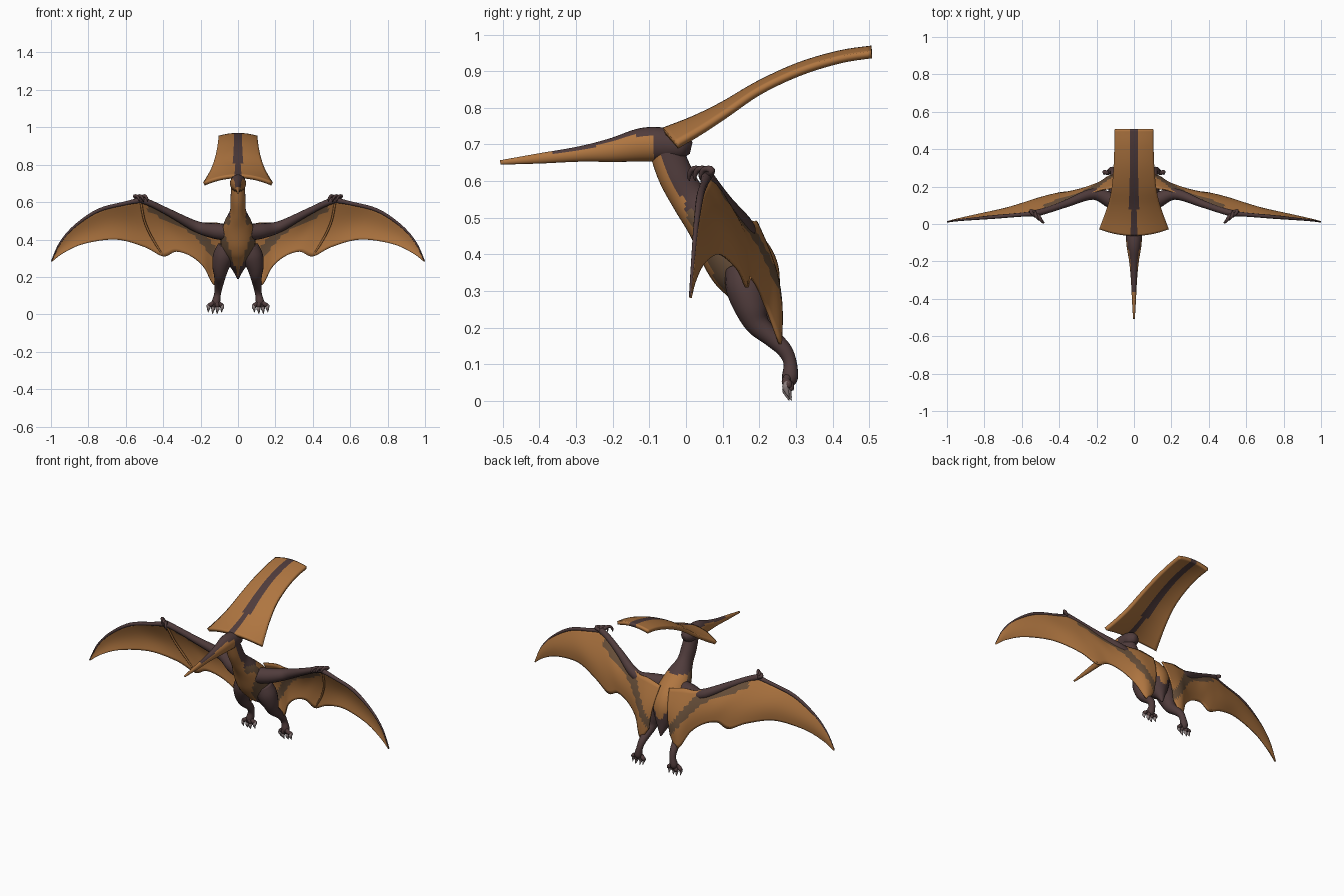
import bpy
import bmesh
import math
from mathutils import Vector

cube = bpy.data.objects.get("Cube")
if cube:
    bpy.data.objects.remove(cube)


def material(name, r, g, b):
    mat = bpy.data.materials.new(name)
    mat.use_nodes = True
    mat.diffuse_color = (r, g, b, 1)
    mat.node_tree.nodes["Principled BSDF"].inputs["Base Color"].default_value = (r, g, b, 1)
    return mat


MATERIALS = [
    material("tan_orange", .43, .18, .052),
    material("dark_umber", .08, .045, .045),
    material("mid_brown", .15, .085, .045),
    material("claw_grey", .27, .22, .22),
]
TAN, DARK, BROWN, GREY = range(4)
X_AXIS, Y_AXIS, Z_AXIS = Vector((1, 0, 0)), Vector((0, 1, 0)), Vector((0, 0, 1))


def spline(points, steps):
    """Resample tuples of any length along a smooth curve."""
    result = []
    last = len(points) - 1
    for i in range(last):
        p0, p1 = points[max(i - 1, 0)], points[i]
        p2, p3 = points[i + 1], points[min(i + 2, last)]
        for s in range(steps):
            t = s / steps
            result.append(tuple(
                b + t * ((c - a) / 2 + t * ((2 * a - 5 * b + 4 * c - d) / 2
                         + t * (3 * b - a - 3 * c + d) / 2))
                for a, b, c, d in zip(p0, p1, p2, p3)))
    result.append(tuple(points[last]))
    return result


def finish(name, bm, rule, mirror=False, thickness=0):
    bmesh.ops.recalc_face_normals(bm, faces=bm.faces[:])
    bm.normal_update()
    for face in bm.faces:
        face.smooth = True
        if callable(rule):
            face.material_index = rule(face.calc_center_median(), face.normal)
        else:
            face.material_index = rule
    mesh = bpy.data.meshes.new(name)
    bm.to_mesh(mesh)
    bm.free()
    for mat in MATERIALS:
        mesh.materials.append(mat)
    obj = bpy.data.objects.new(name, mesh)
    bpy.context.collection.objects.link(obj)
    if thickness:
        solid = obj.modifiers.new("thickness", 'SOLIDIFY')
        solid.thickness = thickness
        solid.offset = 0
    if mirror:
        obj.modifiers.new("mirror", 'MIRROR').use_mirror_merge = False
    return obj


def loft(name, points, rule, ref=X_AXIS, sides=16, steps=5, mirror=False):
    """Sweep ellipses along a path of (x, y, z, side radius, other radius)."""
    path = spline([p if len(p) > 4 else (*p, p[-1]) for p in points], steps)
    bm = bmesh.new()
    rings = []
    for i, p in enumerate(path):
        before, after = path[max(i - 1, 0)], path[min(i + 1, len(path) - 1)]
        tangent = (Vector(after[:3]) - Vector(before[:3])).normalized()
        side = (ref - tangent * ref.dot(tangent)).normalized()
        up = tangent.cross(side)
        ring = []
        for k in range(sides):
            angle = math.tau * k / sides
            offset = side * p[3] * math.cos(angle) + up * p[4] * math.sin(angle)
            ring.append(bm.verts.new(Vector(p[:3]) + offset))
        rings.append(ring)
    for a, b in zip(rings, rings[1:]):
        for k in range(sides):
            n = (k + 1) % sides
            bm.faces.new((a[k], a[n], b[n], b[k]))
    bm.faces.new(rings[0])
    bm.faces.new(rings[-1])
    return finish(name, bm, rule, mirror)


def sheet(name, rows, rule, mirror=False, thickness=.01):
    """Skin a grid of points into a thin plate."""
    bm = bmesh.new()
    grid = [[bm.verts.new(p) for p in row] for row in rows]
    for a, b in zip(grid, grid[1:]):
        for k in range(len(a) - 1):
            bm.faces.new((a[k], a[k + 1], b[k + 1], b[k]))
    return finish(name, bm, rule, mirror, thickness)


# Neck, torso and tail, with a pale throat, belly and back
def body_colour(c, n):
    if n.y < -.25 and abs(c.x) < (.042 if c.z > .48 else .3 * (c.z - .2)):
        return TAN
    if c.z > .52:
        return DARK
    if n.y > .2 and c.z > .3 and abs(c.x) < .02 + .4 * (c.z - .3):
        return TAN
    return BROWN if n.y < .1 and c.z > .28 else DARK


loft("body", [
    (0, -.06, .70, .036, .045), (0, -.03, .62, .04, .048),
    (0, .01, .55, .044, .05), (0, .065, .485, .075, .065),
    (0, .125, .41, .092, .088), (0, .168, .35, .088, .088),
    (0, .2, .285, .06, .062), (0, .225, .235, .028, .028),
    (0, .24, .19, .004, .004)], body_colour, sides=32, steps=8)


# Skull and long beak, dark over the crown
def head_colour(c, n):
    if c.y > -.085:
        return DARK
    return DARK if c.y > -.36 and n.z > .5 else TAN


loft("head_and_beak", [
    (0, -.507, .651, .005, .006), (0, -.4, .662, .011, .014),
    (0, -.29, .674, .017, .021), (0, -.2, .685, .026, .033),
    (0, -.12, .699, .039, .046), (0, -.06, .70, .043, .046),
    (0, -.01, .695, .038, .038), (0, .014, .69, .014, .016)],
    head_colour, sides=24, steps=6)

# Broad swept crest: y, z, half width, side drop, side setback
crest_rows = []
for y, z, width, drop, setback in spline([
        (-.06, .737, .182, .04, .035), (.02, .768, .158, .032, .02),
        (.1, .807, .135, .024, .01), (.2, .865, .116, .02, 0),
        (.31, .915, .106, .018, 0), (.42, .947, .102, .016, 0),
        (.507, .96, .102, .015, 0)], 5):
    row = []
    for k in range(-10, 11):
        u = k / 10
        row.append((u * width, y + setback * u * u, z - drop * u * u))
    crest_rows.append(row)
sheet("crest", crest_rows, lambda c, n: DARK if abs(c.x) < .021 else TAN, thickness=.02)


# Wing membrane: leading point then trailing point, from body to tip
def wing_colour(c, n):
    flank_band = abs(c.x - .07 - .75 * (c.z - .25)) < .03
    arm_band = .22 < c.x < .48 and c.z > .42 + .5 * (c.x - .22)
    return BROWN if flank_band or arm_band else TAN


wing_stations = [
    (.03, .20, .47, .07, .25, .22), (.12, .19, .49, .125, .257, .155),
    (.2, .175, .492, .18, .22, .25), (.34, .12, .535, .25, .195, .31),
    (.44, .09, .58, .33, .175, .335), (.52, .06, .615, .40, .165, .31),
    (.6, .052, .595, .5, .14, .36), (.73, .04, .56, .65, .09, .4),
    (.87, .028, .476, .82, .05, .378), (.95, .02, .385, .93, .025, .33),
    (.998, .012, .285, .996, .012, .281)]
wing_rows = []
for station in spline(wing_stations, 6):
    lead, trail = Vector(station[:3]), Vector(station[3:])
    bulge = .08 * (lead - trail).length
    wing_rows.append([
        lead.lerp(trail, k / 14) + Y_AXIS * bulge * math.sin(math.pi * k / 14)
        for k in range(15)])
sheet("wing_membrane", wing_rows, wing_colour, mirror=True, thickness=.007)

# Wing bones and the faint rib through the membrane
loft("arm", [
    (.05, .1, .44, .045), (.12, .125, .445, .042), (.22, .16, .468, .03),
    (.36, .11, .54, .02), (.46, .075, .59, .017), (.525, .057, .615, .018)],
    DARK, ref=Z_AXIS, mirror=True)
loft("wing_finger", [
    (.515, .056, .612, .016), (.6, .05, .594, .011), (.745, .038, .556, .01),
    (.87, .027, .474, .007), (.95, .019, .384, .005), (.997, .011, .285, .003)],
    DARK, ref=Y_AXIS, sides=10, mirror=True)
loft("wing_rib", [
    (.52, .06, .605, .006), (.5, .105, .5, .006),
    (.46, .14, .41, .006), (.402, .166, .315, .004)],
    TAN, sides=8, mirror=True)

# Hooked fingers at the wrist
for i in range(3):
    dx, dy = .022 * i - .02, .016 * i - .012
    loft("wrist_claw_" + str(i + 1), [
        (.52, .057, .61, .012), (.528 + dx, .05 + dy, .63, .01),
        (.515 + dx, .03 + dy, .632, .008), (.505 + dx, .02 + dy, .615, .006),
        (.503 + dx, .022 + dy, .6, .001)],
        DARK, sides=8, steps=4, mirror=True)

# Legs
loft("leg", [
    (.06, .155, .36, .05), (.078, .165, .31, .056), (.092, .178, .255, .046),
    (.096, .195, .21, .033), (.1, .235, .172, .025), (.105, .268, .14, .021),
    (.11, .284, .105, .018), (.118, .284, .065, .022), (.12, .281, .045, .014)],
    DARK, mirror=True)

# Hanging toes with pale claws
for i in range(4):
    x = .085 + .024 * i
    y = .285 - .006 * (i % 2)
    low = .026 + .008 * abs(i - 1.5)
    loft("toe_" + str(i + 1), [
        (.117, .284, .075, .01), (.6 * x + .047, y - .006, .055, .012),
        (x, y, low + .008, .011), (x, y, low, .008)],
        DARK, sides=10, steps=4, mirror=True)
    loft("toe_claw_" + str(i + 1), [
        (x, y, low + .014, .009), (x, y - .006, low, .0105),
        (x + .002, y - .003, low - .014, .006), (x + .002, y + .003, low - .029, .001)],
        GREY, sides=8, steps=4, mirror=True)
